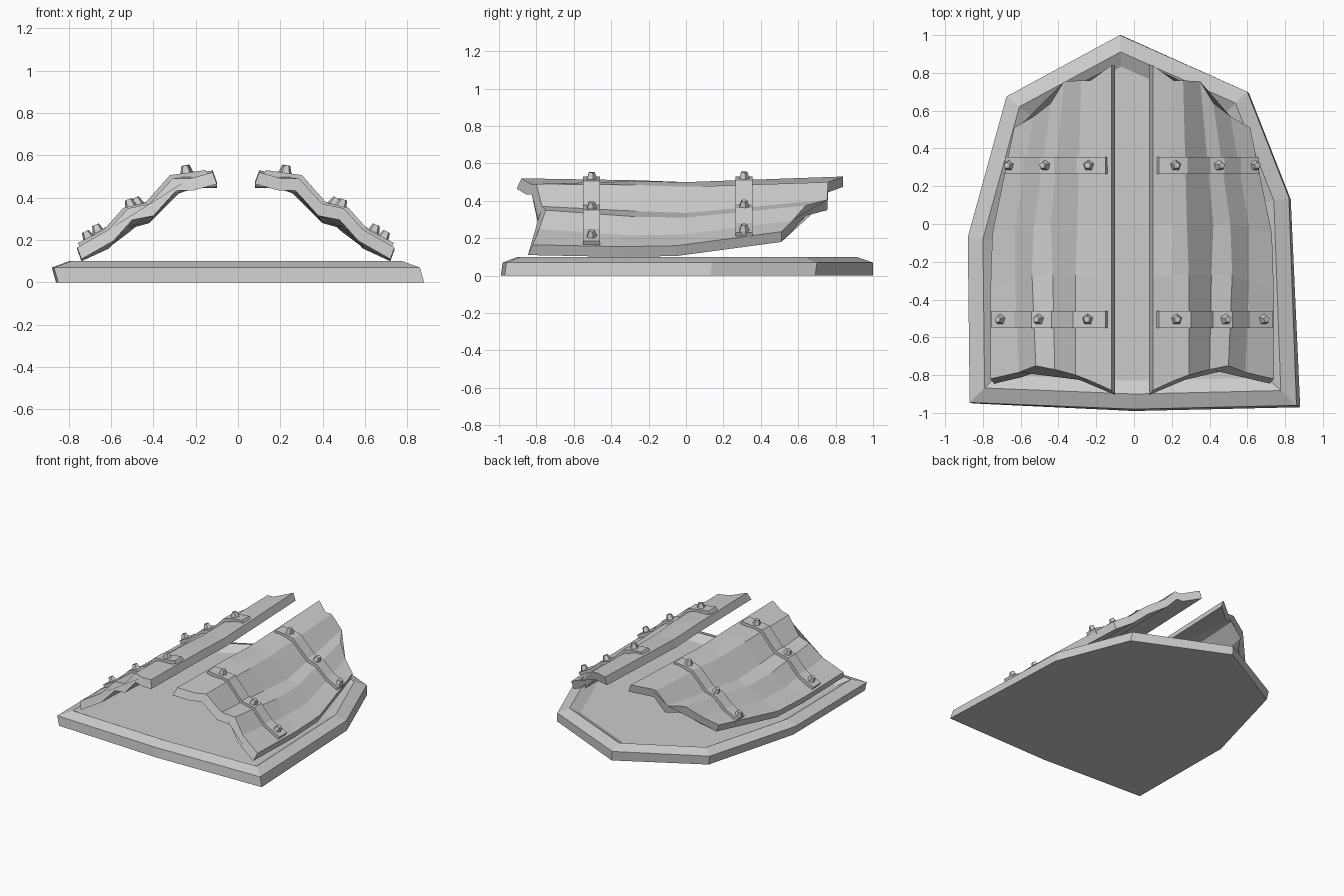
import bpy, bmesh
from mathutils import Vector

if "Cube" in bpy.data.objects:
    bpy.data.objects.remove(bpy.data.objects["Cube"])

CX = -0.01  # symmetry line of the two shells


def make(name, verts, faces):
    bm = bmesh.new()
    vs = [bm.verts.new(v) for v in verts]
    for f in faces:
        bm.faces.new([vs[i] for i in f])
    bmesh.ops.recalc_face_normals(bm, faces=bm.faces)
    me = bpy.data.meshes.new(name)
    bm.to_mesh(me)
    bm.free()
    ob = bpy.data.objects.new(name, me)
    bpy.context.collection.objects.link(ob)
    return ob


def loft(name, rings):
    """Closed rings joined in order, with both ends capped."""
    n = len(rings[0])
    verts = [p for r in rings for p in r]
    faces = [list(range(n)), [(len(rings) - 1) * n + i for i in range(n)]]
    for k in range(len(rings) - 1):
        for i in range(n):
            j = (i + 1) % n
            faces.append((k * n + i, k * n + j, (k + 1) * n + j, (k + 1) * n + i))
    return make(name, verts, faces)


def inset(poly, d):
    """Mitred inset of a clockwise outline."""
    out = []
    for i, p in enumerate(poly):
        p = Vector(p)
        a = (p - Vector(poly[i - 1])).normalized()
        b = (Vector(poly[(i + 1) % len(poly)]) - p).normalized()
        na, nb = Vector((a.y, -a.x)), Vector((b.y, -b.x))
        m = (na + nb).normalized()
        out.append(p + m * d / m.dot(na))
    return out


# Stone base with bevelled rim and sunken floor
low = [(-.07, 1.0), (.61, .69), (.83, .13), (.88, -.97), (0, -.99), (-.85, -.95), (-.86, -.07), (-.66, .67)]
rim = [(-.075, 1.0), (.60, .70), (.82, .14), (.86, -.96), (0, -.98), (-.87, -.945), (-.88, -.07), (-.675, .675)]
levels = [(low, 0), (rim, .07), (inset(rim, .08), .1), (inset(rim, .15), .06)]
loft("base", [[(p[0], p[1], z) for p in ring] for ring, z in levels])

# Shell stations: (distance from centre, y, z), outer edge to inner edge
front = [(.75, -.82, .165), (.60, -.785, .25), (.51, -.75, .35), (.41, -.77, .37),
         (.30, -.80, .49), (.22, -.83, .49), (.11, -.88, .52)]
mid_a = [(.75, -.35, .155), (.62, -.30, .215), (.53, -.27, .315), (.42, -.27, .345),
         (.30, -.27, .485), (.21, -.27, .505), (.11, -.27, .51)]
mid_b = [(.74, -.05, .16), (.62, -.02, .22), (.52, 0, .31), (.43, 0, .335),
         (.29, 0, .475), (.22, 0, .50), (.11, 0, .50)]
rear = [(.625, .51, .235), (.52, .57, .295), (.43, .64, .375), (.36, .755, .405),
        (.27, .76, .50), (.22, .76, .50), (.11, .84, .53)]
stations = [[Vector(p) for p in s] for s in (front, mid_a, mid_b, rear)]


def profile_at(y):
    """(u, z) cross-section of the shell's upper surface at a given y."""
    pts = []
    for i in range(7):
        line = [s[i] for s in stations]
        for a, b in zip(line, line[1:]):
            if a.y <= y <= b.y:
                p = a.lerp(b, (y - a.y) / (b.y - a.y))
                pts.append(Vector((p.x, p.z)))
                break
    return pts


def z_at(prof, u):
    for a, b in zip(prof, prof[1:]):
        if b.x <= u <= a.x:
            return a.y + (b.y - a.y) * (a.x - u) / (a.x - b.x)
    return prof[0].y


def shell(name, s):
    rings = []
    for k, st in enumerate(stations):
        dy = -.025 if k == 0 else 0
        top = [(CX + s * p.x, p.y, p.z) for p in st]
        bottom = [(CX + s * (p.x - .02), p.y + dy, p.z - .055) for p in st]
        rings.append(top + bottom[::-1])
    loft(name, rings)


def strap(name, s, y, outer):
    prof = profile_at(y)
    path = [Vector((outer, z_at(prof, outer)))] + [p for p in prof[1:-1]] + [Vector((.13, z_at(prof, .13)))]
    rings = []
    for p in path:
        x, z = p
        rings.append([(CX + s * (x + .012), y - .045, z + .02), (CX + s * (x + .012), y + .045, z + .02),
                      (CX + s * (x - .008), y + .045, z - .015), (CX + s * (x - .008), y - .045, z - .015)])
    loft(name, rings)


def bolt(name, s, y, u):
    # five-sided rivet standing on the strap
    prof = profile_at(y)
    z = z_at(prof, u)
    slope = (z_at(prof, u - .05) - z_at(prof, u + .05)) / .1
    n = Vector((s * slope, 0, 1)).normalized()
    bpy.ops.mesh.primitive_cone_add(vertices=5, radius1=.031, radius2=.018, depth=.04)
    ob = bpy.context.object
    ob.name = name
    ob.rotation_mode = 'QUATERNION'
    ob.rotation_quaternion = Vector((0, 0, 1)).rotation_difference(n)
    ob.location = Vector((CX + s * (u + .005), y, z + .018)) + n * .018


# Mirrored shells, each with two straps of three bolts
for side, s in (("left", -1), ("right", 1)):
    shell(side + "_shell", s)
    for where, y, outer, us in (("front", -.505, .735, (.69, .49, .23)),
                                ("rear", .31, .66, (.645, .455, .225))):
        strap(f"{side}_{where}_strap", s, y, outer)
        for i, u in enumerate(us):
            bolt(f"{side}_{where}_bolt_{i + 1}", s, y, u)
